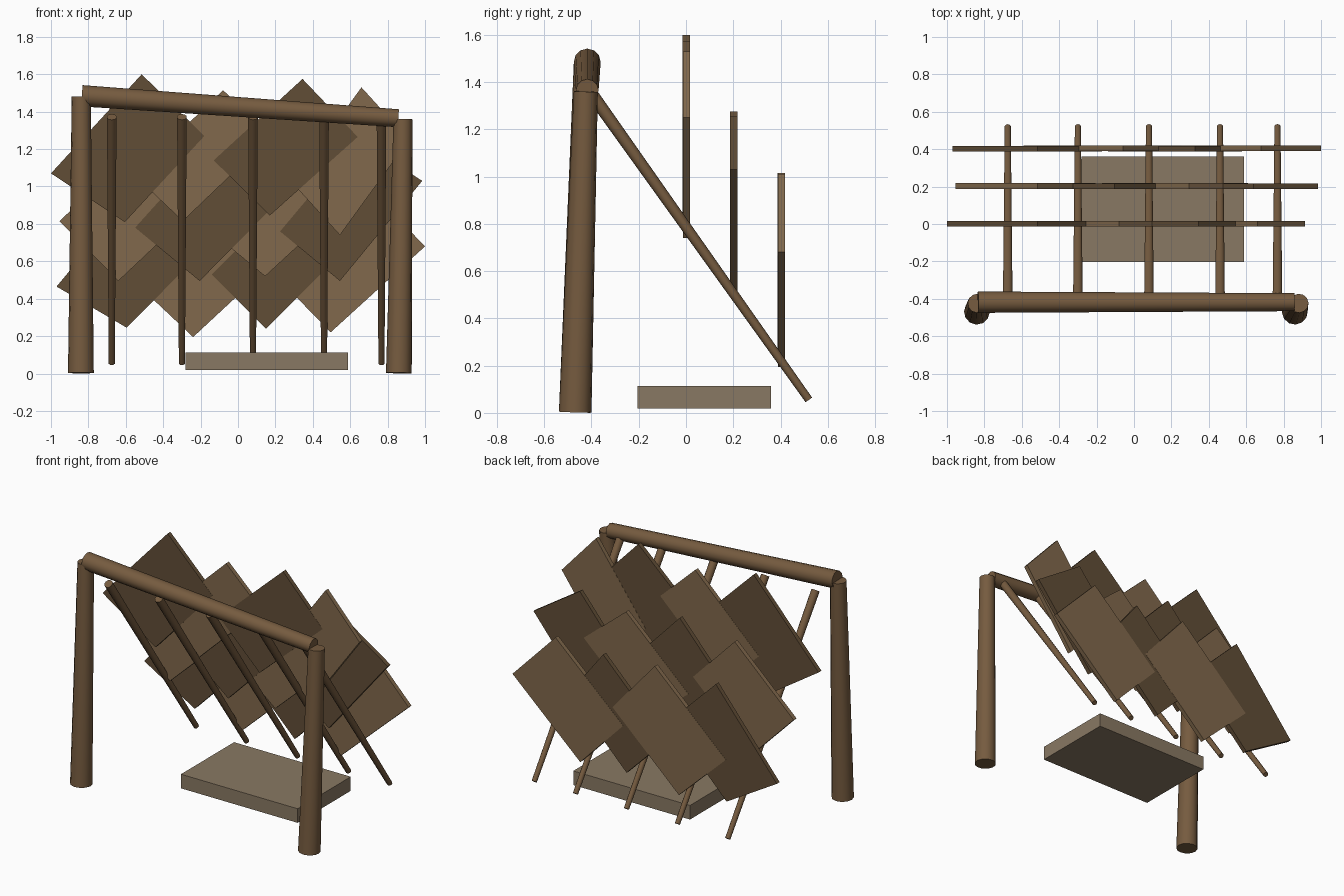
import bpy, bmesh
from mathutils import Vector

if "Cube" in bpy.data.objects:
    bpy.data.objects.remove(bpy.data.objects["Cube"])


def material(name, rgb):
    m = bpy.data.materials.new(name)
    m.diffuse_color = (*rgb, 1)
    m.use_nodes = True
    m.node_tree.nodes["Principled BSDF"].inputs["Base Color"].default_value = m.diffuse_color
    return m


WOOD = material("pole wood", (0.18, 0.105, 0.05))
LIGHT = material("light thatch", (0.22, 0.14, 0.072))
DARK = material("dark thatch", (0.12, 0.075, 0.037))
MAT = material("sleeping mat", (0.25, 0.19, 0.125))


def finish(name, bm, mat):
    bmesh.ops.recalc_face_normals(bm, faces=bm.faces)
    me = bpy.data.meshes.new(name)
    bm.to_mesh(me)
    bm.free()
    me.materials.append(mat)
    ob = bpy.data.objects.new(name, me)
    bpy.context.collection.objects.link(ob)
    return ob


def pole(name, a, b, r1, r2, sides=12):
    """Tapered round pole from point a to point b."""
    a, b = Vector(a), Vector(b)
    d = b - a
    bm = bmesh.new()
    bmesh.ops.create_cone(bm, cap_ends=True, segments=sides,
                          radius1=r1, radius2=r2, depth=d.length)
    ob = finish(name, bm, WOOD)
    ob.location = (a + b) / 2
    ob.rotation_mode = 'QUATERNION'
    ob.rotation_quaternion = d.to_track_quat('Z', 'Y')
    for p in ob.data.polygons:
        p.use_smooth = len(p.vertices) == 4
    return ob


def panel(name, corners, y, mat, thick=0.03):
    """Flat upright slab from a four-cornered outline in x and z."""
    bm = bmesh.new()
    f = bm.faces.new([bm.verts.new((x, y - thick / 2, z)) for x, z in corners])
    ext = bmesh.ops.extrude_face_region(bm, geom=[f], use_keep_orig=True)
    bmesh.ops.translate(bm, vec=(0, thick, 0),
                        verts=[g for g in ext["geom"] if isinstance(g, bmesh.types.BMVert)])
    return finish(name, bm, mat)


# Two leaning posts and the sloping ridge beam
pole("left_post", (-0.84, -0.469, 0.003), (-0.838, -0.424, 1.48), 0.069, 0.051)
pole("right_post", (0.86, -0.469, 0.003), (0.882, -0.424, 1.36), 0.069, 0.051)
pole("ridge_beam", (-0.835, -0.418, 1.485), (0.857, -0.418, 1.365), 0.057, 0.048)

# Five slanted rafters
for i, x in enumerate((-0.675, -0.30, 0.08, 0.46, 0.767)):
    pole(f"rafter_{i + 1}", (x, -0.415, 1.372), (x, 0.52, 0.055), 0.027, 0.017, 10)

# Three rows of leaf panels: left, top, right, bottom corners
rows = [
    (0.002, [
        ((-1.0, 1.07), (-0.515, 1.60), (-0.18, 1.27), (-0.605, 0.81)),
        ((-0.555, 1.06), (-0.08, 1.515), (0.18, 1.27), (-0.295, 0.815)),
        ((-0.13, 1.14), (0.345, 1.575), (0.64, 1.265), (0.17, 0.845)),
        ((0.29, 1.02), (0.66, 1.53), (0.915, 1.25), (0.545, 0.74))]),
    (0.203, [
        ((-0.955, 0.815), (-0.515, 1.225), (-0.205, 0.905), (-0.64, 0.495)),
        ((-0.55, 0.78), (-0.105, 1.275), (0.225, 0.93), (-0.205, 0.495)),
        ((-0.17, 0.78), (0.295, 1.21), (0.61, 0.95), (0.145, 0.52)),
        ((0.225, 0.76), (0.64, 1.255), (0.985, 1.03), (0.545, 0.495))]),
    (0.404, [
        ((-0.97, 0.465), (-0.515, 1.015), (-0.17, 0.675), (-0.595, 0.245)),
        ((-0.59, 0.525), (-0.06, 1.015), (0.255, 0.655), (-0.24, 0.195)),
        ((-0.14, 0.53), (0.325, 0.99), (0.577, 0.667), (0.15, 0.24)),
        ((0.175, 0.55), (0.68, 1.01), (1.0, 0.68), (0.495, 0.22))]),
]
for r, (y, quads) in enumerate(rows):
    for i, q in enumerate(quads):
        is_dark = (r + i) % 2 == 0
        panel(f"leaf_panel_{r + 1}_{i + 1}", q, y - 0.001 * is_dark,
              DARK if is_dark else LIGHT)

# Low bed slab under the lean-to
bm = bmesh.new()
bmesh.ops.create_cube(bm, size=1)
bmesh.ops.scale(bm, vec=(0.87, 0.565, 0.095), verts=bm.verts)
bmesh.ops.translate(bm, vec=(0.153, 0.078, 0.066), verts=bm.verts)
finish("bed_slab", bm, MAT)
